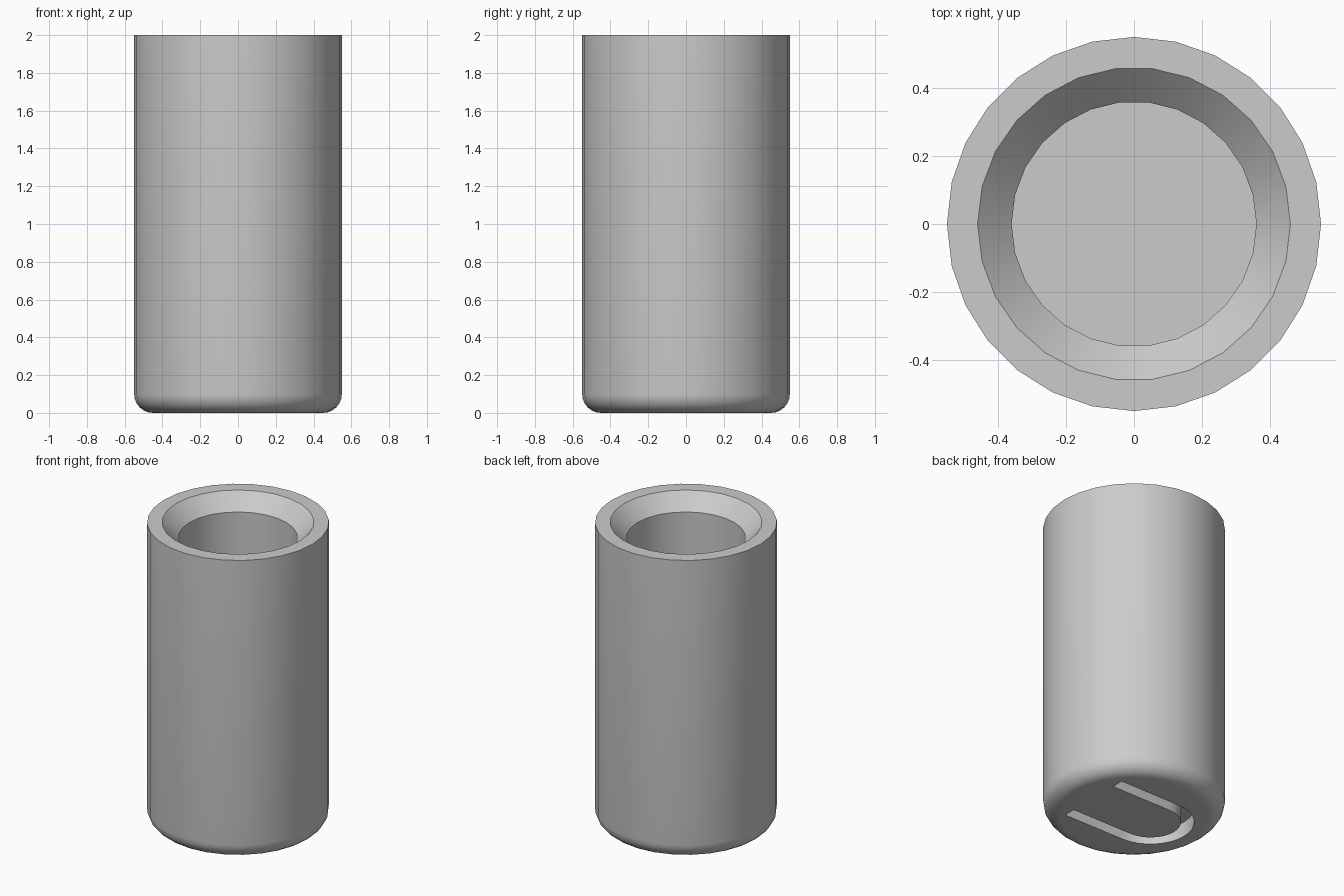
import bpy, bmesh, math

if "Cube" in bpy.data.objects:
    bpy.data.objects.remove(bpy.data.objects["Cube"])


def finish(name, bm):
    bmesh.ops.recalc_face_normals(bm, faces=bm.faces)
    mesh = bpy.data.meshes.new(name)
    bm.to_mesh(mesh)
    bm.free()
    obj = bpy.data.objects.new(name, mesh)
    bpy.context.collection.objects.link(obj)
    return obj


def lathe(name, profile, sides):
    """Closed solid turned round z from (radius, height) points."""
    bm = bmesh.new()
    rings = [[bm.verts.new((r * math.cos(math.tau * i / sides),
                            r * math.sin(math.tau * i / sides), z))
              for i in range(sides)] for r, z in profile]
    for low, high in zip(rings, rings[1:]):
        for i in range(sides):
            j = (i + 1) % sides
            bm.faces.new((low[i], low[j], high[j], high[i]))
    bm.faces.new(rings[0])
    bm.faces.new(rings[-1])
    return finish(name, bm)


def slot(name, inner, outer, bend_x, end_x, z0, z1, steps=16):
    """Curved channel: half ring at bend_x with two straight arms to end_x."""
    bm = bmesh.new()
    rows = []
    angles = [math.pi / 2 + math.pi * i / steps for i in range(steps + 1)]
    path = [(end_x, 0, 1)]
    path += [(bend_x, math.cos(a), math.sin(a)) for a in angles]
    path += [(end_x, 0, -1)]
    for cx, dx, dy in path:
        rows.append([bm.verts.new((cx + r * dx, r * dy, z))
                     for r, z in ((inner, z0), (outer, z0), (outer, z1), (inner, z1))])
    for a, b in zip(rows, rows[1:]):
        for i in range(4):
            j = (i + 1) % 4
            bm.faces.new((a[i], a[j], b[j], b[i]))
    bm.faces.new(rows[0])
    bm.faces.new(rows[-1])
    return finish(name, bm)


def cut(target, cutter):
    mod = target.modifiers.new(cutter.name, 'BOOLEAN')
    mod.operation = 'DIFFERENCE'
    mod.solver = 'EXACT'
    mod.object = cutter
    bpy.context.view_layer.objects.active = target
    bpy.ops.object.modifier_apply(modifier=mod.name)
    bpy.data.objects.remove(cutter)


# Cylinder body with a rounded bottom edge
R, FILLET = 0.55, 0.10
profile = [(R - FILLET + FILLET * math.sin(a), FILLET - FILLET * math.cos(a))
           for a in (math.pi / 2 * i / 6 for i in range(7))]
body = lathe("cup_body", profile + [(R, 2.0)], 28)

# Bore with a chamfered mouth
cut(body, lathe("bore_cutter", [(0.36, 0.2), (0.36, 1.9), (0.46, 2.0), (0.46, 2.1)], 26))

# Curved channel in the underside
cut(body, slot("base_slot_cutter", 0.185, 0.265, -0.13, 0.32, -0.1, 0.1))

grey = bpy.data.materials.new("light_grey")
grey.diffuse_color = (0.6, 0.6, 0.6, 1)
grey.use_nodes = True
grey.node_tree.nodes["Principled BSDF"].inputs["Base Color"].default_value = grey.diffuse_color
body.data.materials.clear()
body.data.materials.append(grey)
for p in body.data.polygons:
    p.material_index = 0

bpy.ops.object.select_all(action='DESELECT')
body.select_set(True)
bpy.context.view_layer.objects.active = body
bpy.ops.object.shade_smooth_by_angle(angle=math.radians(30))
